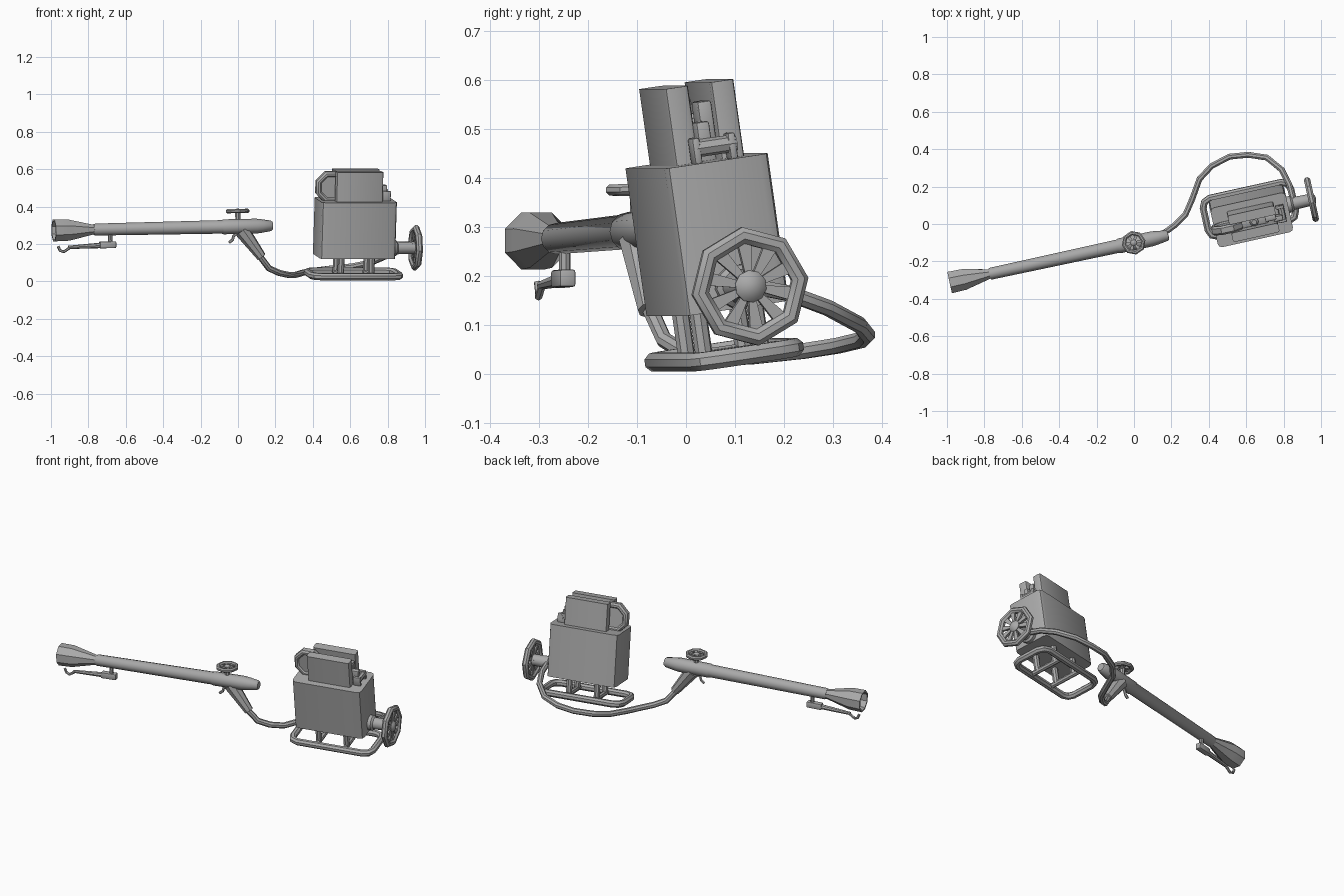
import bpy, bmesh, math
from mathutils import Matrix, Vector

if "Cube" in bpy.data.objects:
    bpy.data.objects.remove(bpy.data.objects["Cube"])

mat = bpy.data.materials.new("grey metal")
mat.diffuse_color = (0.4, 0.4, 0.4, 1)
mat.use_nodes = True
mat.node_tree.nodes["Principled BSDF"].inputs["Base Color"].default_value = mat.diffuse_color

# Local frames: the tilted backpack and the gun
PACK = (Matrix.Translation((0.625, 0.043, 0.285)) @ Matrix.Rotation(math.radians(12.5), 4, 'Z')
        @ Matrix.Rotation(math.radians(8.3), 4, 'X'))
GUN = (Matrix.Translation((0, -0.1, 0.293)) @ Matrix.Rotation(math.radians(12.2), 4, 'Z')
       @ Matrix.Rotation(math.radians(-1.2), 4, 'Y'))
WORLD = Matrix()


def finish(name, bm, frame):
    bmesh.ops.recalc_face_normals(bm, faces=bm.faces)
    me = bpy.data.meshes.new(name)
    bm.to_mesh(me)
    bm.free()
    ob = bpy.data.objects.new(name, me)
    bpy.context.collection.objects.link(ob)
    ob.matrix_world = frame
    me.materials.append(mat)
    bpy.context.view_layer.objects.active = ob
    bpy.ops.object.select_all(action='DESELECT')
    ob.select_set(True)
    bpy.ops.object.shade_smooth_by_angle(angle=math.radians(40))
    return ob


def box(name, frame, center, size, bevel=0.0, upright_only=False):
    bm = bmesh.new()
    bmesh.ops.create_cube(bm, size=1, matrix=Matrix.Translation(center) @ Matrix.Diagonal((*size, 1)))
    if bevel:
        edges = [e for e in bm.edges if not upright_only
                 or abs((e.verts[0].co - e.verts[1].co).z) > 1e-4]
        bmesh.ops.bevel(bm, geom=edges, offset=bevel, segments=2, affect='EDGES', profile=0.5)
    return finish(name, bm, frame)


def lathe(name, frame, origin, axis, profile, sides=10, phase=0.0):
    """Revolve (distance, radius) pairs around an axis; ends are capped."""
    rot = Vector(axis).to_track_quat('Z', 'Y').to_matrix().to_4x4()
    m = Matrix.Translation(origin) @ rot
    bm = bmesh.new()
    rings = []
    for t, r in profile:
        rings.append([bm.verts.new(m @ Vector((r * math.cos(a), r * math.sin(a), t)))
                      for a in (phase + 2 * math.pi * i / sides for i in range(sides))])
    for a, b in zip(rings, rings[1:]):
        for i in range(sides):
            j = (i + 1) % sides
            bm.faces.new((a[i], a[j], b[j], b[i]))
    bm.faces.new(rings[0])
    bm.faces.new(rings[-1])
    return finish(name, bm, frame)


def rod(name, frame, a, b, r1, r2=None, sides=8):
    d = Vector(b) - Vector(a)
    return lathe(name, frame, a, d, [(0, r1), (d.length, r1 if r2 is None else r2)], sides)


def tube(name, frame, pts, r, closed=False, sides=8):
    """Sweep a round section along a polyline with mitred joints."""
    pts = [Vector(p) for p in pts]
    n = len(pts)
    bm = bmesh.new()
    rings = []
    for i, p in enumerate(pts):
        before = pts[i - 1] if closed or i else p
        after = pts[(i + 1) % n] if closed or i < n - 1 else p
        t = ((p - before).normalized() + (after - p).normalized()).normalized()
        u = t.cross(Vector((0, 0, 1)))
        u = u.normalized() if u.length > 0.05 else Vector((0, 1, 0))
        v = u.cross(t)
        rings.append([bm.verts.new(p + r * (u * math.cos(a) + v * math.sin(a)))
                      for a in (2 * math.pi * (k + 0.5) / sides for k in range(sides))])
    for i in range(n if closed else n - 1):
        a, b = rings[i], rings[(i + 1) % n]
        for k in range(sides):
            j = (k + 1) % sides
            bm.faces.new((a[k], a[j], b[j], b[k]))
    if not closed:
        bm.faces.new(rings[0])
        bm.faces.new(rings[-1])
    return finish(name, bm, frame)


def hand_wheel(name, frame, major, minor, hub, spokes, w1, w2):
    """Octagonal rim, domed hub and flared flat spokes around local z."""
    rim = [(major * math.cos(i * math.pi / 4), major * math.sin(i * math.pi / 4), 0) for i in range(8)]
    tube(name + "_rim", frame, rim, minor, closed=True)
    lathe(name + "_hub", frame, (0, 0, 0), (0, 0, 1),
          [(-hub * .6, hub), (hub * .3, hub), (hub * .6, hub * .7), (hub * .75, hub * .2)], 10)
    bm = bmesh.new()
    for i in range(spokes):
        m = Matrix.Rotation(2 * math.pi * i / spokes, 4, 'Z')
        part = bmesh.ops.create_cube(bm, size=1)["verts"]
        for v in part:
            out = v.co.x > 0
            v.co = m @ Vector((major * .96 if out else hub * .7,
                               v.co.y * 2 * (w2 if out else w1), v.co.z * minor * .8))
    finish(name + "_spokes", bm, frame)


# --- Gun ---
lathe("barrel", GUN, (0, 0, 0), (1, 0, 0),
      [(-.79, .029), (-.78, .032), (-.09, .036), (-.08, .040), (.10, .040), (.13, .036), (.18, .028), (.188, .022)], 12)
lathe("nozzle", GUN, (0, 0, 0), (1, 0, 0),
      [(-.80, .015), (-.95, .048), (-1.008, .053), (-1.008, .063), (-.93, .061), (-.78, .025), (-.77, .025)], 8,
      math.pi / 8)
rod("igniter_post", GUN, (-.70, 0, -.02), (-.70, 0, -.075), .012)
box("igniter_box", GUN, (-.715, 0, -.083), (.09, .034, .036), .006)
rod("igniter_rod", GUN, (-.75, 0, -.085), (-.93, 0, -.092), .015, .009)
tube("igniter_hook", GUN, [(-.92, 0, -.092), (-.955, 0, -.115), (-.975, .005, -.108), (-.985, .005, -.085)], .008, sides=6)
rod("valve_stem", GUN, (0, 0, .03), (0, 0, .085), .014)
hand_wheel("valve_wheel", GUN @ Matrix.Translation((0, 0, .083)), .053, .012, .017, 6, .006, .010)
rod("grip", GUN, (.02, 0, -.02), (.125, 0, -.165), .042, .026, 8)
tube("trigger", GUN, [(-.005, 0, -.035), (-.025, 0, -.05), (-.03, 0, -.068), (-.05, 0, -.085)], .008, sides=6)

# --- Hose from grip round the back of the pack ---
tube("hose", WORLD, [(.12, -.072, .13), (.165, -.045, .07), (.22, -.005, .045), (.275, .05, .033), (.31, .13, .035),
                     (.35, .24, .047), (.415, .31, .058), (.51, .36, .07), (.61, .37, .08), (.71, .355, .10),
                     (.79, .29, .135), (.83, .21, .165), (.85, .13, .18)], .017)

# --- Pack body ---
box("pack_body", PACK, (0, 0, 0), (.412, .218, .304), .022, True)

# Twin flat canisters
for side, label in ((-1, "front"), (1, "rear")):
    box(label + "_canister", PACK, (0.005, side * .048, .228), (.255, .05, .165), .01, True)
box("valve_block", PACK, (.01, 0, .18), (.15, .05, .09), .008)
lathe("valve_cap", PACK, (.01, 0, .22), (0, 0, 1), [(0, .024), (.02, .024), (.03, .014)], 8)

# Octagonal drum between the canisters
lathe("side_drum", PACK, (-.138, -.024, .222), (0, 1, 0),
      [(.008, .05), (.008, .06), (0, .068), (0, .08), (.01, .09), (.038, .09), (.048, .08), (.048, .068),
       (.04, .06), (.04, .05)], 8, math.pi / 8)

# Latch at the other end
box("latch_arm", PACK, (.14, -.012, .20), (.05, .028, .07), .006)
box("latch_step", PACK, (.10, .005, .235), (.06, .03, .08), .006)
rod("latch_pin", PACK, (.165, -.035, .182), (.165, .05, .182), .018)
for y in (-.035, .04):
    box("latch_flange", PACK, (.16, y, .177), (.045, .016, .055), .005)

# Side wheel and axle
lathe("axle", PACK, (.19, 0, -.107), (1, 0, 0), [(0, .045), (.035, .045), (.045, .035), (.15, .032)], 10)
hand_wheel("side_wheel", PACK @ Matrix.Translation((.335, 0, -.107)) @ Matrix.Rotation(math.pi / 2, 4, 'Y'),
           .105, .0185, .033, 10, .007, .015)

# Carrying frame under the pack
hx, hy, c, zf = .24, .105, .045, -.248
loop = [(hx, hy - c), (hx - c * .3, hy - c * .3), (hx - c, hy)]
quarter = loop + [(-x, y) for x, y in reversed(loop)]
tube("base_frame", PACK, [(x, y, zf) for x, y in quarter + [(-x, -y) for x, y in quarter]], .02, closed=True)
for x in (-.083, .083):
    rod("cross_bar", PACK, (x, -hy, zf), (x, hy, zf), .015)
    for y in (-.06, .06):
        rod("support_post", PACK, (x, y, zf), (x, y, -.145), .018)
